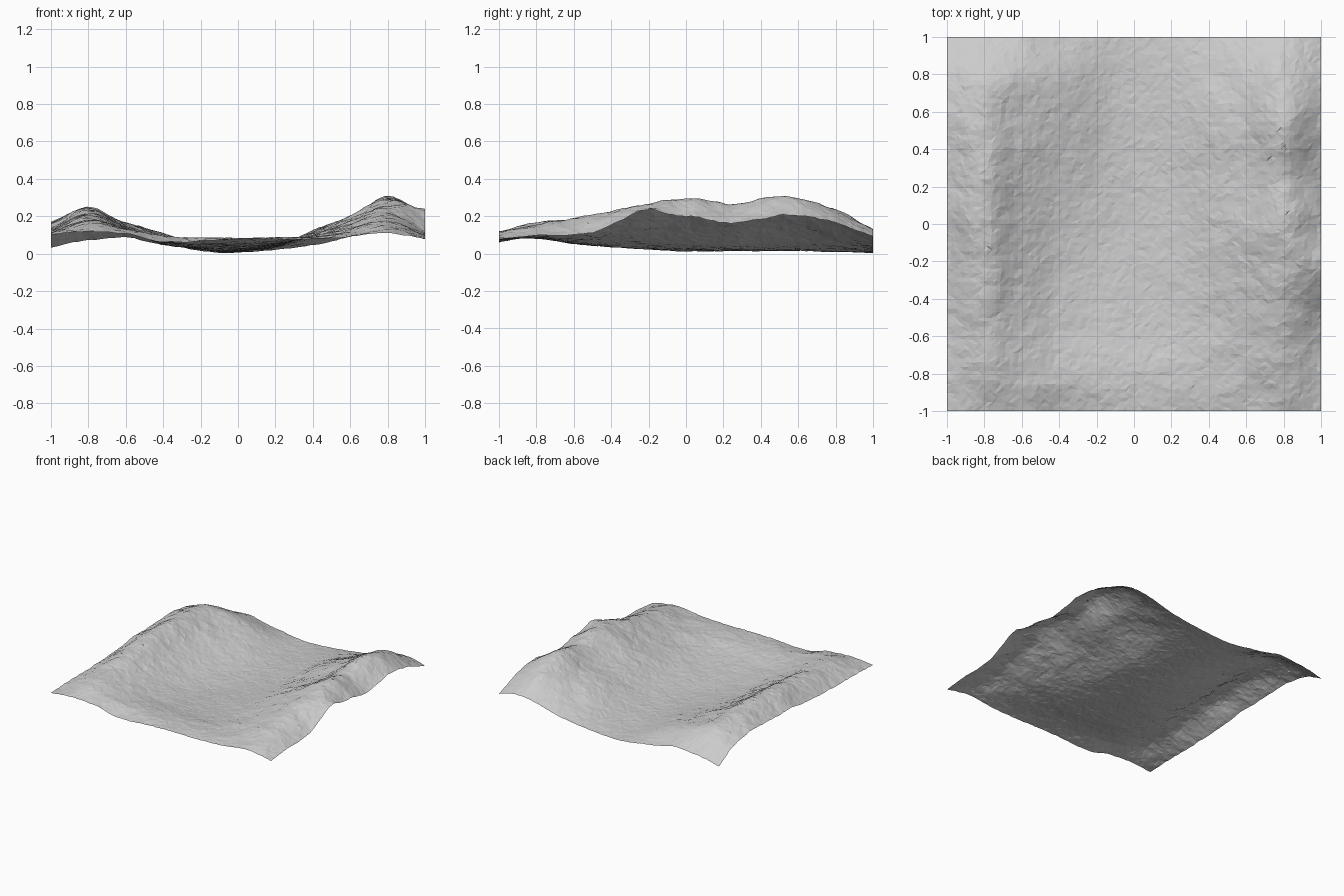
import bpy, bmesh, random
from mathutils import noise, Vector

if "Cube" in bpy.data.objects:
    bpy.data.objects.remove(bpy.data.objects["Cube"])

random.seed(4)
N = 84  # cells per side

# Coarse height samples: one valley cross-section per y station
XS = [-1, -.8, -.6, -.4, -.1, .2, .45, .6, .8, 1]
ROWS = {
    -1.0: [.11, .125, .112, .07, .08, .085, .085, .10, .115, .085],
    -.85: [.115, .16, .14, .10, .092, .092, .10, .12, .15, .10],
    -.50: [.12, .20, .13, .07, .05, .06, .11, .16, .215, .12],
    -.22: [.13, .225, .14, .06, .03, .055, .13, .19, .27, .238],
    0.0: [.155, .25, .145, .065, .022, .05, .14, .205, .303, .205],
    .25: [.165, .25, .16, .08, .022, .045, .14, .19, .275, .172],
    .55: [.17, .24, .165, .11, .025, .05, .15, .20, .31, .213],
    .80: [.14, .19, .165, .11, .02, .045, .11, .17, .24, .17],
    1.0: [.04, .08, .09, .055, .012, .028, .06, .10, .14, .10],
}


def spline(ks, vs, t):
    """Smooth interpolation through unevenly spaced samples."""
    i = max(k for k in range(len(ks) - 1) if ks[k] <= t or k == 0)

    def slope(j):
        a, b = max(j - 1, 0), min(j + 1, len(ks) - 1)
        return (vs[b] - vs[a]) / (ks[b] - ks[a])

    h = ks[i + 1] - ks[i]
    u = (t - ks[i]) / h
    return (vs[i] * (1 + 2 * u) * (1 - u) ** 2 + slope(i) * h * u * (1 - u) ** 2
            + vs[i + 1] * u * u * (3 - 2 * u) + slope(i + 1) * h * u * u * (u - 1))


def height(x, y):
    base = spline(list(ROWS), [spline(XS, r, x) for r in ROWS.values()], y)
    # Rocky detail, stronger on the ridges than on the valley floor
    rough = .25 + min(base / .2, 1)
    p = Vector((x, y, 0))
    detail = .009 * noise.noise(p * 6) + .005 * noise.noise(p * 13) + .003 * noise.noise(p * 26)
    return base + rough * detail + random.uniform(-.0018, .0018)


# Terrain sheet: jittered triangle grid
bm = bmesh.new()
step = 2 / N
grid = []
for j in range(N + 1):
    row = []
    for i in range(N + 1):
        x, y = -1 + i * step, -1 + j * step
        if 0 < i < N:
            x += random.uniform(-.25, .25) * step
        if 0 < j < N:
            y += random.uniform(-.25, .25) * step
        row.append(bm.verts.new((x, y, height(x, y))))
    grid.append(row)
for j in range(N):
    for i in range(N):
        a, b, c, d = grid[j][i], grid[j][i + 1], grid[j + 1][i + 1], grid[j + 1][i]
        if random.random() < .5:
            bm.faces.new((a, b, c))
            bm.faces.new((a, c, d))
        else:
            bm.faces.new((a, b, d))
            bm.faces.new((b, c, d))

# Rest the lowest point just at the ground
low = min(v.co.z for v in bm.verts)
for v in bm.verts:
    v.co.z += .003 - low

mesh = bpy.data.meshes.new("valley_terrain")
bm.to_mesh(mesh)
bm.free()
terrain = bpy.data.objects.new("valley_terrain", mesh)
bpy.context.collection.objects.link(terrain)
